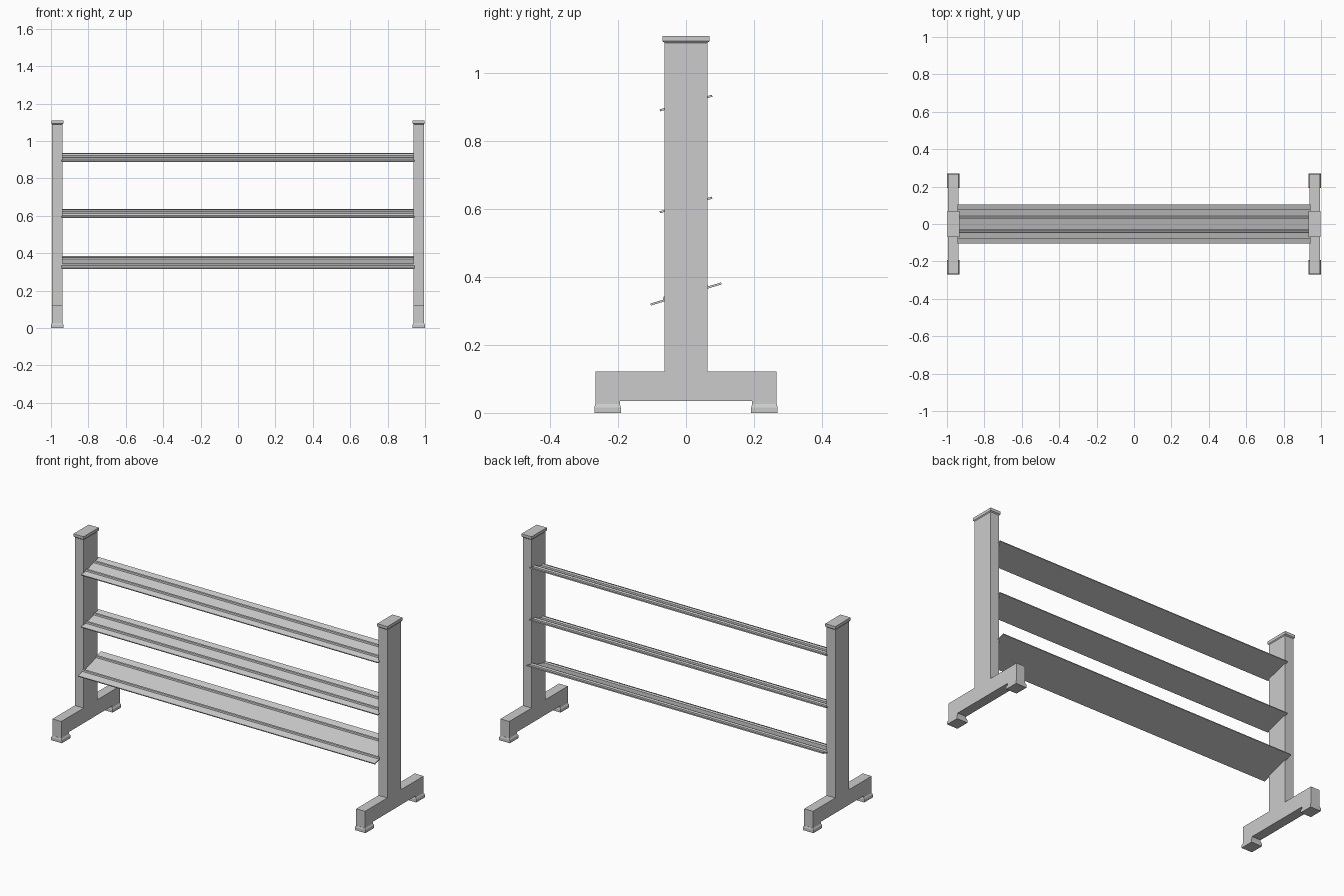
import bpy
import bmesh
from math import atan2, cos, sin

cube = bpy.data.objects.get("Cube")
if cube:
    bpy.data.objects.remove(cube, do_unlink=True)

grey = bpy.data.materials.new("light grey metal")
grey.use_nodes = True
COLOUR = (0.6, 0.6, 0.6, 1)
grey.diffuse_color = COLOUR
grey.node_tree.nodes["Principled BSDF"].inputs["Base Color"].default_value = COLOUR


def finish(name, bm):
    bmesh.ops.recalc_face_normals(bm, faces=bm.faces)
    mesh = bpy.data.meshes.new(name)
    bm.to_mesh(mesh)
    bm.free()
    mesh.materials.append(grey)
    obj = bpy.data.objects.new(name, mesh)
    bpy.context.collection.objects.link(obj)
    return obj


def extrude_x(name, profile, x0, x1):
    """Extrude a (y, z) outline along x."""
    bm = bmesh.new()
    face = bm.faces.new([bm.verts.new((x0, y, z)) for y, z in profile])
    moved = bmesh.ops.extrude_face_region(bm, geom=[face])["geom"]
    verts = [v for v in moved if isinstance(v, bmesh.types.BMVert)]
    bmesh.ops.translate(bm, verts=verts, vec=(x1 - x0, 0, 0))
    return finish(name, bm)


def stacked_block(name, cx, cy, layers):
    """Loft rectangles given as (half x, half y, z)."""
    bm = bmesh.new()
    rings = [[bm.verts.new((cx + sx * hx, cy + sy * hy, z))
              for sx, sy in ((-1, -1), (1, -1), (1, 1), (-1, 1))]
             for hx, hy, z in layers]
    for low, high in zip(rings, rings[1:]):
        for i in range(4):
            j = (i + 1) % 4
            bm.faces.new((low[i], low[j], high[j], high[i]))
    bm.faces.new(rings[0])
    bm.faces.new(rings[-1])
    return finish(name, bm)


# Upright posts with their bridge-shaped bases, caps and foot pads
POST_X, HALF = 0.966, 0.028
half_outline = [(0.195, 0.035), (0.195, 0.015), (0.266, 0.015),
                (0.266, 0.122), (0.063, 0.122), (0.063, 1.1)]
outline = half_outline + [(-y, z) for y, z in reversed(half_outline)]
for side, sx in (("left", 1), ("right", -1)):
    cx = sx * POST_X
    extrude_x(side + "_upright", outline, cx - HALF, cx + HALF)
    stacked_block(side + "_cap", cx, 0,
                  [(HALF, 0.063, 1.089), (0.032, 0.069, 1.094), (0.032, 0.069, 1.11)])
    for end, sy in (("front", -1), ("back", 1)):
        stacked_block(side + "_" + end + "_foot", cx, sy * 0.231,
                      [(0.034, 0.039, 0), (0.034, 0.039, 0.016), (HALF, 0.036, 0.026)])


# Tilted shelves with two raised ribs along their length
def shelf(name, z, half_y, rise, rib):
    angle = atan2(rise, half_y)
    half = half_y / cos(angle)
    base, top = 0.003, 0.011
    points = [(-half, -base), (-half, base)]
    for c in (-rib, rib):
        points += [(c - 0.008, base), (c - 0.004, top), (c + 0.004, top), (c + 0.008, base)]
    points += [(half, base), (half, -base)]
    profile = [(u * cos(angle) - v * sin(angle), z + u * sin(angle) + v * cos(angle))
               for u, v in points]
    extrude_x(name, profile, -0.944, 0.944)


shelf("top_shelf", 0.912, 0.077, 0.0215, 0.038)
shelf("middle_shelf", 0.612, 0.077, 0.0215, 0.038)
shelf("bottom_shelf", 0.35, 0.104, 0.031, 0.062)
